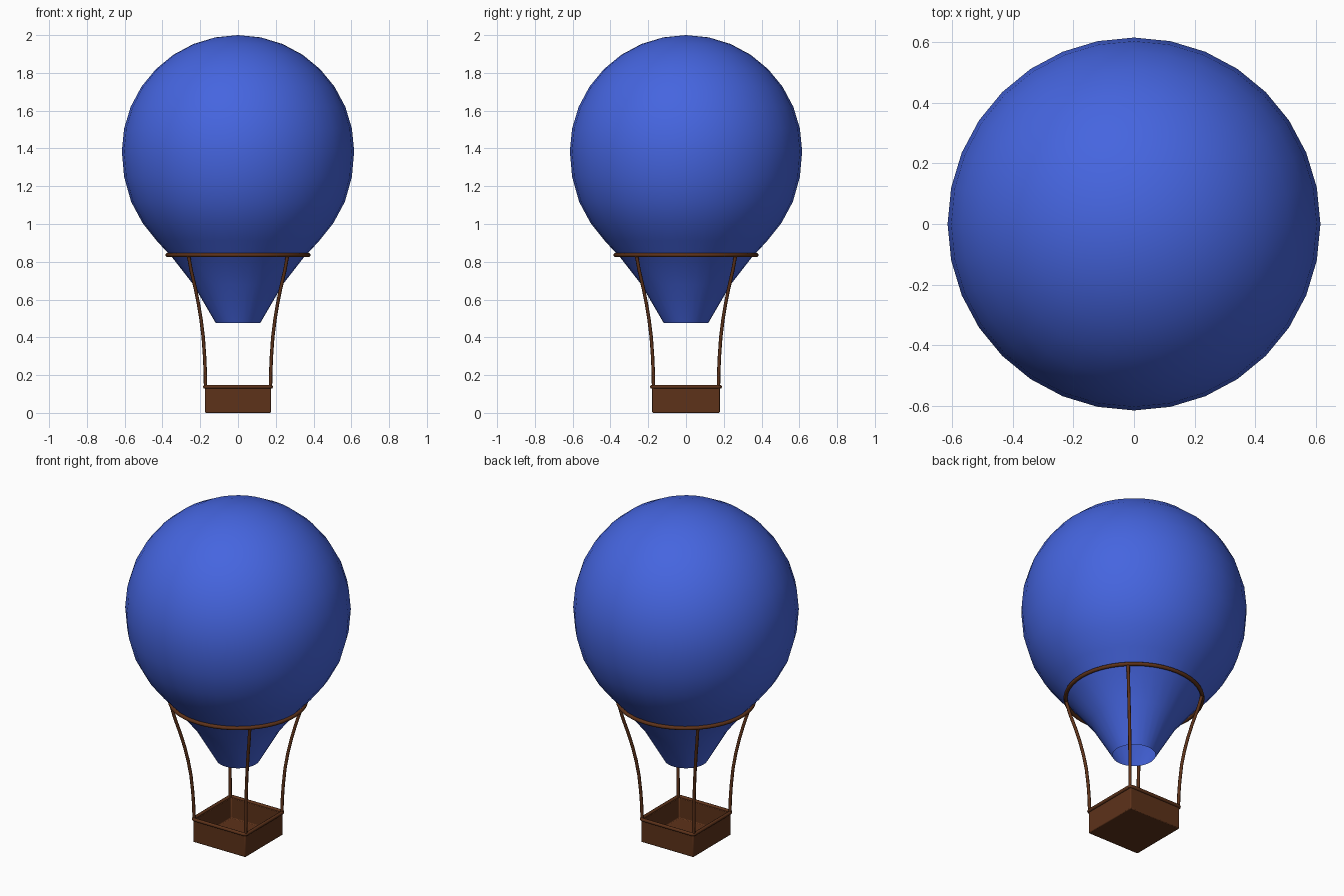
import bpy, bmesh, math

if "Cube" in bpy.data.objects:
    bpy.data.objects.remove(bpy.data.objects["Cube"])


def material(name, rgb):
    m = bpy.data.materials.new(name)
    m.diffuse_color = (*rgb, 1)
    m.use_nodes = True
    m.node_tree.nodes["Principled BSDF"].inputs["Base Color"].default_value = m.diffuse_color
    return m


BLUE = material("blue_fabric", (0.06, 0.13, 0.74))
BROWN = material("brown_wicker", (0.11, 0.032, 0.01))


def finish(ob, mat, angle=50):
    ob.data.materials.clear()
    ob.data.materials.append(mat)
    bpy.ops.object.select_all(action='DESELECT')
    ob.select_set(True)
    bpy.context.view_layer.objects.active = ob
    if ob.type == 'CURVE':
        bpy.ops.object.convert(target='MESH')
        ob = bpy.context.object
    bpy.ops.object.shade_smooth_by_angle(angle=math.radians(angle))
    return ob


def mesh_object(name, bm):
    me = bpy.data.meshes.new(name)
    bm.to_mesh(me)
    bm.free()
    ob = bpy.data.objects.new(name, me)
    bpy.context.collection.objects.link(ob)
    return ob


def tube(name, points, radius, cyclic=False):
    cu = bpy.data.curves.new(name, 'CURVE')
    cu.dimensions = '3D'
    cu.bevel_depth = radius
    cu.bevel_resolution = 2
    cu.use_fill_caps = True
    sp = cu.splines.new('POLY')
    sp.points.add(len(points) - 1)
    for p, co in zip(sp.points, points):
        p.co = (*co, 1)
    sp.use_cyclic_u = cyclic
    ob = bpy.data.objects.new(name, cu)
    bpy.context.collection.objects.link(ob)
    return finish(ob, BROWN)


# Envelope: upper half sphere, tapering lower half, open mouth
R, ZC, N = 0.615, 1.385, 32
profile = [(R * math.sin(i * math.pi / 16), ZC + R * math.cos(i * math.pi / 16))
           for i in range(1, 9)]
profile += [(0.603, 1.25), (0.566, 1.118), (0.505, 1.005), (0.432, 0.913),
            (0.342, 0.815), (0.237, 0.68), (0.118, 0.476)]
bm = bmesh.new()
rings = [[bm.verts.new((r * math.cos(2 * math.pi * k / N),
                        r * math.sin(2 * math.pi * k / N), z)) for k in range(N)]
         for r, z in profile]
top = bm.verts.new((0, 0, ZC + R))
for k in range(N):
    j = (k + 1) % N
    bm.faces.new((top, rings[0][k], rings[0][j]))
    for a, b in zip(rings, rings[1:]):
        bm.faces.new((a[k], b[k], b[j], a[j]))
finish(mesh_object("envelope", bm), BLUE, 60)

# Load ring around the envelope
bpy.ops.mesh.primitive_torus_add(major_radius=0.373, minor_radius=0.011,
                                 major_segments=48, minor_segments=10,
                                 location=(0, 0, 0.836))
ring = bpy.context.object
ring.name = "load_ring"
finish(ring, BROWN)

# Basket: hollow box with softened edges
HX, HY, H = 0.174, 0.179, 0.138
bm = bmesh.new()
bmesh.ops.create_cube(bm, size=1)
for v in bm.verts:
    v.co = (v.co.x * 2 * HX, v.co.y * 2 * HY, (v.co.z + 0.5) * H)
lid = max(bm.faces, key=lambda f: f.calc_center_median().z)
bmesh.ops.inset_region(bm, faces=[lid], thickness=0.014)
inner = bmesh.ops.extrude_face_region(bm, geom=[lid])
bmesh.ops.translate(bm, vec=(0, 0, 0.015 - H),
                    verts=[g for g in inner['geom'] if isinstance(g, bmesh.types.BMVert)])
if lid.is_valid:
    bm.faces.remove(lid)
bmesh.ops.recalc_face_normals(bm, faces=bm.faces)
basket = mesh_object("basket", bm)
bev = basket.modifiers.new("soft_edges", 'BEVEL')
bev.width = 0.005
bev.segments = 2
finish(basket, BROWN, 40)

# Rounded rim on top of the basket
rim = []
for i, (sx, sy) in enumerate([(1, 1), (-1, 1), (-1, -1), (1, -1)]):
    for s in range(5):
        a = math.pi / 2 * (i + s / 4)
        rim.append((sx * (HX - 0.013) + 0.015 * math.cos(a),
                    sy * (HY - 0.013) + 0.015 * math.sin(a), 0.138))
tube("basket_rim", rim, 0.010, True)

# Four curved suspension ropes, from ring to basket corners
path = [(0.263, 0.836), (0.247, 0.75), (0.225, 0.655), (0.209, 0.575), (0.195, 0.49),
        (0.184, 0.40), (0.177, 0.30), (0.173, 0.21), (0.172, 0.13)]
for sx, sn in ((1, "right"), (-1, "left")):
    for sy, fn in ((1, "back"), (-1, "front")):
        tube(f"rope_{fn}_{sn}", [(sx * d, sy * d, z) for d, z in path], 0.009)
